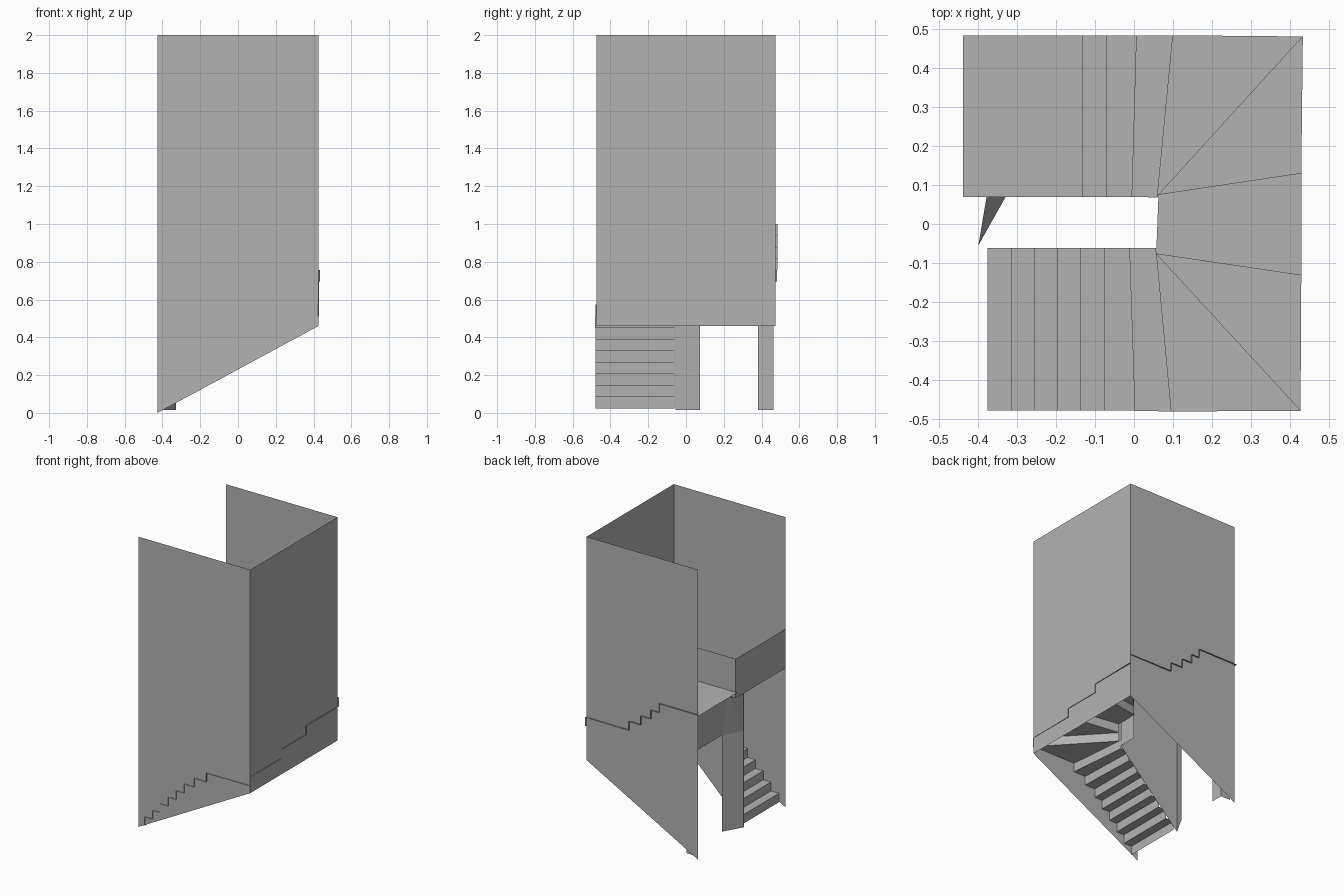
import bpy, bmesh

if "Cube" in bpy.data.objects:
    bpy.data.objects.remove(bpy.data.objects["Cube"])

# Mid-grey finish shared by every part
GREY = bpy.data.materials.new("mid_grey")
GREY.diffuse_color = (0.45, 0.45, 0.45, 1)
GREY.use_nodes = True
GREY.node_tree.nodes["Principled BSDF"].inputs["Base Color"].default_value = GREY.diffuse_color


def sheet(name, faces):
    """One mesh object from a list of polygons; shared corners are welded."""
    bm = bmesh.new()
    for pts in faces:
        clean = [p for i, p in enumerate(pts) if p not in pts[:i]]
        if len(clean) > 2:
            bm.faces.new([bm.verts.new(p) for p in clean])
    bmesh.ops.remove_doubles(bm, verts=bm.verts[:], dist=0.0005)
    me = bpy.data.meshes.new(name)
    bm.to_mesh(me)
    bm.free()
    me.materials.append(GREY)
    ob = bpy.data.objects.new(name, me)
    bpy.context.collection.objects.link(ob)
    return ob


def on_y(y, profile):
    """Polygon in a plane of constant y from (x, z) pairs."""
    return [(x, y, z) for x, z in profile]


def strip(a, b, z0, z1):
    """Vertical quad above the plan segment a-b."""
    return [(*a, z0), (*b, z0), (*b, z1), (*a, z1)]


# Stairwell walls with raked lower edges
W, D, TOP = 0.426, 0.475, 2.0
side = [(-W, 0), (W, 0.46), (W, TOP), (-W, TOP)]
sheet("stairwell_walls", [
    on_y(-D, side),
    strip((W, -D), (W, D), 0.46, TOP),
    on_y(D, side[::-1]),
])

# Nosing lines in plan: (inner point, outer point), bottom to top
lines = [((x, -0.062), (x, -0.48)) for x in (-0.377, -0.316, -0.257, -0.197, -0.137, -0.077)]
a, b = (0.057, -0.077), (0.063, 0.075)
lines += [
    ((-0.012, -0.062), (0.002, -0.48)),
    ((0.056, -0.062), (0.095, -0.482)),
    (a, (0.428, -0.48)),
    (a, (0.43, -0.132)),
    (b, (0.43, 0.13)),
    (b, (0.434, 0.482)),
    ((0.06, 0.068), (0.1, 0.485)),
    ((-0.005, 0.07), (0.007, 0.485)),
]
lines += [((x, 0.07), (x, 0.485)) for x in (-0.07, -0.132, -0.439)]

# Open-backed treads and risers; the last tread is the upper landing
Z0, RISE = 0.022, 0.0612
steps = []
for i in range(len(lines) - 1):
    (p, q), (r, s) = lines[i], lines[i + 1]
    z = Z0 + (i + 1) * RISE
    steps.append(strip(p, q, z - RISE, z))
    steps.append([(*p, z), (*q, z), (*s, z), (*r, z)])
sheet("winder_stairs", steps)

# Spandrel wall between the two flights and its short end
sheet("inner_wall", [
    on_y(-0.058, [(-0.40, 0.015), (0.057, 0.465), (0.057, 0.77), (-0.13, 0.96), (-0.40, 0.96)]),
    strip((0.057, -0.058), (0.057, 0.07), 0.47, 0.77),
])

# Parapet round the upper landing
P = -0.427
sheet("landing_parapet", [
    strip((P, -0.474), (P, 0.068), 0.96, 1.23),
    strip((P, 0.068), (-0.132, 0.068), 0.96, 1.23),
])

# Recessed doorway under the landing; the part above the door leans outwards
ZB, ZD, ZT = 0.015, 0.68, 0.99
XD, XT, XF = -0.327, -0.378, -0.40      # door plane, top of lean, front edge
Y0, Y1, Y2, Y3 = -0.055, 0.075, 0.38, 0.462
head = (XD, Y1, ZD)
peak = (XT, Y1, ZT)
sheet("doorway_wall", [
    strip((XF, Y0), (XD, Y1), ZB, ZD),                                # angled jamb
    [(XF, Y0, ZD), head, peak],
    [(XF, Y0, ZD), peak, (XF, Y0, ZT)],
    [head, (XD, Y3, ZD), (XT, Y3, ZT), peak],                         # header
    strip((XD, Y2), (XD, Y3), ZB, ZD),                                # far jamb
    on_y(Y3, [(XD, ZB), (XF, ZB), (XF, ZT), (XT, ZT), (XD, ZD)]),     # return
])
